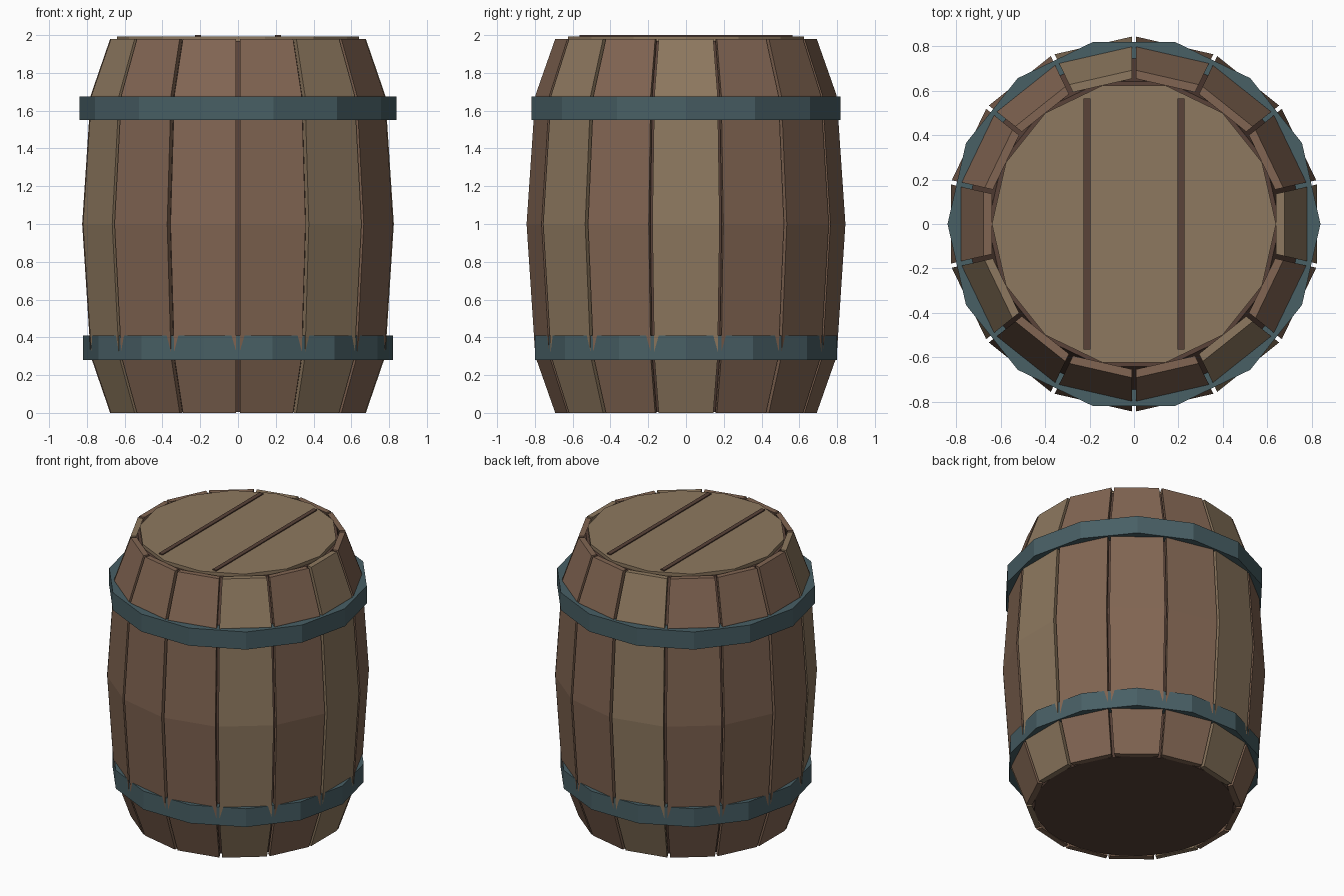
import bpy, bmesh, math
from mathutils import Matrix, Vector

if "Cube" in bpy.data.objects:
    bpy.data.objects.remove(bpy.data.objects["Cube"])

N = 14
STEP = 2 * math.pi / N
# Bulging wall: distance to the flat outer face of a stave, height
WALL = [(0.677, 0.0), (0.78, 0.30), (0.825, 1.0), (0.78, 1.68), (0.677, 1.98)]


def material(name, rgb):
    m = bpy.data.materials.new(name)
    m.diffuse_color = (*rgb, 1)
    m.use_nodes = True
    m.node_tree.nodes["Principled BSDF"].inputs["Base Color"].default_value = m.diffuse_color
    return m


tan_wood = material("tan_wood", (0.27, 0.19, 0.115))
brown_wood = material("brown_wood", (0.22, 0.13, 0.085))
dark_wood = material("dark_wood", (0.10, 0.055, 0.04))
iron = material("iron", (0.065, 0.115, 0.13))


def finish(name, bm, mat):
    bmesh.ops.recalc_face_normals(bm, faces=bm.faces)
    mesh = bpy.data.meshes.new(name)
    bm.to_mesh(mesh)
    bm.free()
    mesh.materials.append(mat)
    ob = bpy.data.objects.new(name, mesh)
    bpy.context.collection.objects.link(ob)
    return ob


def skin(bm, rings, closed=False):
    """Join vertex rings with quads, then cap or close the ends."""
    pairs = list(zip(rings, rings[1:])) + ([(rings[-1], rings[0])] if closed else [])
    for a, b in pairs:
        n = len(a)
        for i in range(n):
            j = (i + 1) % n
            bm.faces.new((a[i], a[j], b[j], b[i]))
    if not closed:
        bm.faces.new(rings[0])
        bm.faces.new(rings[-1])


def lathe(name, profile, mat, closed=False):
    bm = bmesh.new()
    rings = [[bm.verts.new((r * math.cos(i * STEP), r * math.sin(i * STEP), z))
              for i in range(N)] for r, z in profile]
    skin(bm, rings, closed)
    return finish(name, bm, mat)


def stave(k):
    bm = bmesh.new()
    turn = Matrix.Rotation(k * STEP, 3, 'Z')
    rings = []
    for r, z in WALL:
        r_in = r - 0.037
        w = r * math.tan(STEP / 2) - 0.010
        w_in = r_in * math.tan(STEP / 2) - 0.010
        section = [(r_in, -w_in), (r, -w), (r, w), (r_in, w_in)]
        rings.append([bm.verts.new(turn @ Vector((x, y, z))) for x, y in section])
    skin(bm, rings)
    finish(f"stave_{k + 1}", bm, tan_wood if k % 4 == 0 else brown_wood)


# Staves around a dark core that shows in the seams
for k in range(N):
    stave(k)
lathe("core", [(0.655, 0.004), (0.765, 0.30), (0.807, 1.0), (0.765, 1.68), (0.658, 1.968)], dark_wood)

# Metal hoops, corners over the stave centres
for name, r, z0, z1 in (("lower_hoop", 0.82, 0.28, 0.41), ("upper_hoop", 0.84, 1.55, 1.675)):
    lathe(name, [(r, z0), (r, z1), (0.745, z1), (0.745, z0)], iron, closed=True)

# Lid with two dark seam strips
lathe("lid", [(0.64, 1.94), (0.64, 1.993)], tan_wood)
for name, x in (("lid_seam_left", -0.212), ("lid_seam_right", 0.212)):
    bm = bmesh.new()
    bmesh.ops.create_cube(bm, size=1, matrix=Matrix.Translation((x, 0, 1.99))
                          @ Matrix.Diagonal((0.03, 1.13, 0.02, 1)))
    finish(name, bm, dark_wood)
